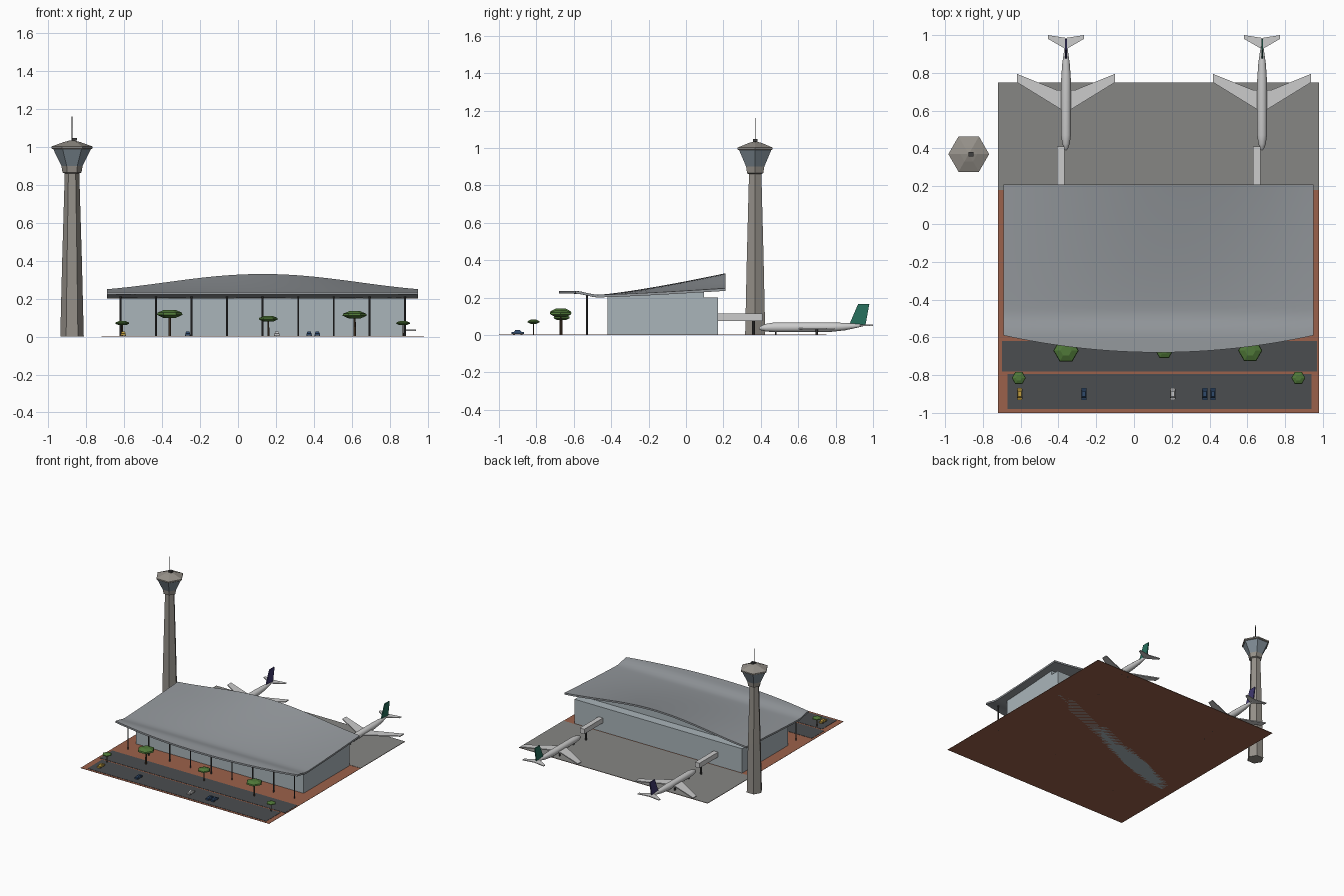
import bpy, bmesh, math
from mathutils import Vector

if "Cube" in bpy.data.objects:
    bpy.data.objects.remove(bpy.data.objects["Cube"])

MATS = {}
COL = dict(brick=(.33, .12, .07), apron=(.24, .24, .23), asphalt=(.07, .075, .08), glass=(.40, .46, .49),
           roof=(.30, .32, .34), dark=(.05, .05, .05), concrete=(.30, .28, .25), cab=(.22, .27, .31),
           white=(.55, .56, .58), green=(.02, .16, .11), purple=(.05, .04, .16), leaf=(.08, .19, .04),
           bark=(.08, .05, .03), yellow=(.55, .35, .05), blue=(.03, .07, .15))

def mat(name):
    if name not in MATS:
        MATS[name] = bpy.data.materials.new(name)
        MATS[name].diffuse_color = (*COL[name], 1)
    return MATS[name]

def make(name, bm, color):
    bmesh.ops.recalc_face_normals(bm, faces=bm.faces)
    me = bpy.data.meshes.new(name)
    bm.to_mesh(me)
    bm.free()
    ob = bpy.data.objects.new(name, me)
    bpy.context.collection.objects.link(ob)
    me.materials.append(mat(color))
    return ob

def smooth(ob, angle=35):
    bpy.ops.object.select_all(action='DESELECT')
    bpy.context.view_layer.objects.active = ob
    ob.select_set(True)
    bpy.ops.object.shade_smooth_by_angle(angle=math.radians(angle))

def loft(name, rings, color):
    """Skin closed rings of equal length and cap both ends."""
    bm = bmesh.new()
    vs = [[bm.verts.new(p) for p in r] for r in rings]
    n = len(vs[0])
    for a, b in zip(vs, vs[1:]):
        for i in range(n):
            j = (i + 1) % n
            bm.faces.new((a[i], a[j], b[j], b[i]))
    bm.faces.new(vs[0])
    bm.faces.new(vs[-1])
    return make(name, bm, color)

def box(name, x0, x1, y0, y1, z0, z1, color):
    return loft(name, [[(x0, y0, z), (x1, y0, z), (x1, y1, z), (x0, y1, z)] for z in (z0, z1)], color)

def turned(name, x, y, profile, n, color):
    """Stack of n-sided rings from (radius, z) pairs."""
    return loft(name, [[(x + r * math.cos(2 * math.pi * k / n), y + r * math.sin(2 * math.pi * k / n), z)
                        for k in range(n)] for r, z in profile], color)

def slab(name, nx, ny, top, bottom, color):
    """Curved slab: cross-section strips along x, lofted."""
    rings = []
    for i in range(nx + 1):
        u = -1 + 2 * i / nx
        rings.append([top(u, j / ny) for j in range(ny + 1)] + [bottom(u, j / ny) for j in range(ny, -1, -1)])
    return loft(name, rings, color)

# ground
box("ground", -.72, .98, -1, .75, 0, .002, "brick")
box("apron", -.72, .98, .18, .75, .002, .004, "apron")
box("road", -.70, .97, -.78, -.62, .002, .004, "asphalt")
box("parking", -.67, .94, -.98, -.795, .002, .004, "asphalt")

# terminal
CX = .13

def roof_z(u, y):
    if y < -.47:
        t = min(1, (-.47 - y) / .12)
        return .215 + .02 * t * t * (3 - 2 * t)
    e = math.cos(.8 * math.pi)
    back = .25 + .08 * (math.cos(.8 * math.pi * u) - e) / (1 - e)
    return .215 + (back - .215) * ((y + .47) / .68) ** 1.25

def roof_pt(u, v, drop=0):
    front = -.68 + .09 * u * u
    y = front + (.21 - front) * v
    return (CX + .82 * u, y, roof_z(u, y) - drop)

smooth(slab("roof", 32, 28, roof_pt, lambda u, v: roof_pt(u, v, .014), "roof"))
box("terminal_hall", -.625, .885, -.42, .17, 0, .2, "glass")

def upper(u, v):
    y = -.42 + .515 * v
    return (CX + .755 * u, y, roof_z(u * .755 / .82, y) - .008)

slab("upper_hall", 32, 16, upper, lambda u, v: (*upper(u, v)[:2], .195), "glass")

# columns along the front canopy, beam ends at the back
for i in range(9):
    x = -.62 + .1875 * i
    turned("canopy_column", x, -.53, [(.005, 0), (.005, .216)], 8, "dark")
    if 0 < i < 8:
        z = roof_z((x - CX) / .82, .1) - .03
        box("beam_end", x - .005, x + .005, .09, .105, z - .005, z + .005, "dark")

# control tower
TX, TY = -.875, .37
turned("tower_shaft", TX, TY, [(.062, 0), (.052, .4), (.038, .87)], 6, "concrete")
turned("tower_collar", TX, TY, [(.038, .86), (.05, .865), (.056, .9)], 6, "concrete")
turned("tower_cab", TX, TY, [(.056, .9), (.1, .99)], 6, "cab")
turned("tower_cab_roof", TX, TY, [(.1, .988), (.108, .992), (.108, 1.002), (.045, 1.025), (.008, 1.035)], 6, "concrete")
turned("tower_antenna", TX, TY, [(.003, 1.02), (.002, 1.16)], 6, "dark")
box("tower_radar", TX, TX + .025, TY - .012, TY + .012, 1.035, 1.048, "dark")
turned("radar_post", TX + .012, TY, [(.004, 1.01), (.004, 1.04)], 6, "dark")

# airliners with boarding bridges
BODY = [(.39, .003, .036), (.40, .011, .037), (.425, .02, .039), (.47, .026, .041), (.76, .026, .041),
        (.85, .02, .045), (.92, .01, .05), (.955, .003, .052)]

def plate(name, pts, z, h, color):
    return loft(name, [[(x, y, zz) for x, y in pts] for zz in (z - h, z + h)], color)

def airliner(px, tail):
    smooth(loft("fuselage", [[(px + r * math.cos(k * math.pi / 6), y, z + r * math.sin(k * math.pi / 6))
                              for k in range(12)] for y, r, z in BODY], "white"), 45)
    for s in (-1, 1):
        plate("wing", [(px, .59), (px + s * .26, .75), (px + s * .26, .795), (px + s * .05, .71), (px, .71)],
              .034, .004, "white")
        plate("tailplane", [(px, .925), (px + s * .095, .98), (px + s * .095, 1), (px, .985)], .052, .003, "white")
        turned("main_gear", px + s * .03, .70, [(.008, 0), (.008, .032)], 6, "dark")
    turned("nose_gear", px, .48, [(.006, 0), (.006, .025)], 6, "dark")
    loft("tail_fin", [[(px + t, y, z) for y, z in ((.875, .06), (.92, .165), (.98, .165), (.96, .055))]
                      for t in (-.004, .004)], tail)
    bx = px - .028
    box("boarding_bridge", bx - .02, bx + .02, .165, .41, .075, .115, "white")
    turned("bridge_support", bx, .36, [(.008, 0), (.008, .08)], 8, "dark")

airliner(-.36, "purple")
airliner(.678, "green")

# trees
for x, y, r, z, h in ((-.36, -.67, .067, .12, .021), (.16, -.665, .05, .094, .015), (.615, -.67, .064, .115, .019),
                      (-.61, -.815, .037, .071, .011), (.87, -.815, .037, .071, .011)):
    turned("tree_trunk", x, y, [(r * .11, 0), (r * .08, z)], 6, "bark")
    turned("tree_crown", x, y, [(r * .5, z - h), (r, z - h * .25), (r * .95, z + h * .3), (r * .45, z + h)], 6, "leaf")

# parked cars
for x, c in ((-.605, "yellow"), (-.265, "blue"), (.205, "white"), (.375, "blue"), (.418, "blue")):
    box("car_body", x - .013, x + .013, -.933, -.867, .006, .017, c)
    loft("car_cabin", [[(x - w, -.9 - d, z), (x + w, -.9 - d, z), (x + w, -.9 + d, z), (x - w, -.9 + d, z)]
                       for w, d, z in ((.012, .02, .017), (.009, .013, .026))], c)
    for sx in (-.011, .011):
        for sy in (-.02, .02):
            box("car_wheel", x + sx - .003, x + sx + .003, -.906 + sy, -.894 + sy, .003, .012, "dark")

for m in bpy.data.materials:
    if m.users and not m.is_grease_pencil:
        m.use_nodes = True
        m.node_tree.nodes["Principled BSDF"].inputs["Base Color"].default_value = m.diffuse_color
